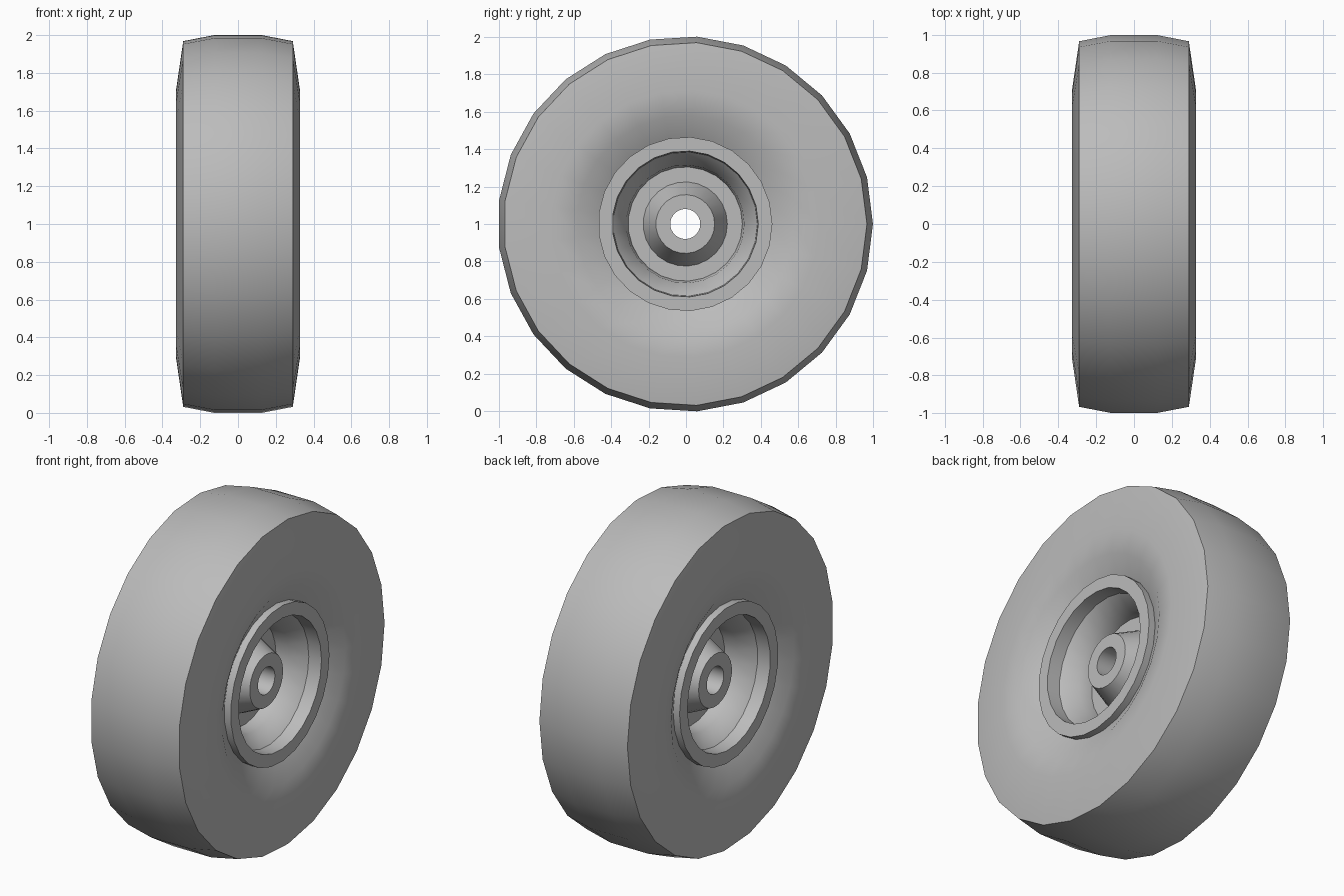
import bpy
import math

# Remove the default cube only
cube = bpy.data.objects.get("Cube")
if cube:
    bpy.data.objects.remove(cube, do_unlink=True)

SIDES = 25
CENTRE = (0, -0.004, 1)

grey = bpy.data.materials.new("plain grey")
grey.use_nodes = True
colour = (0.5, 0.5, 0.5, 1)
grey.diffuse_color = colour
grey.node_tree.nodes["Principled BSDF"].inputs["Base Color"].default_value = colour


def lathe(name, half):
    """Mirror a half profile of (x, radius) points and turn it round the x axle."""
    loop = half + [(-x, r) for x, r in reversed(half)]
    n = len(loop)
    verts, faces = [], []
    for s in range(SIDES):
        a = math.tau * s / SIDES
        verts += [(x, r * math.cos(a), r * math.sin(a)) for x, r in loop]
        t = (s + 1) % SIDES
        for i in range(n):
            j = (i + 1) % n
            faces.append((s * n + i, s * n + j, t * n + j, t * n + i))
    mesh = bpy.data.meshes.new(name)
    mesh.from_pydata(verts, [], faces)
    mesh.materials.append(grey)
    obj = bpy.data.objects.new(name, mesh)
    obj.location = CENTRE
    bpy.context.collection.objects.link(obj)
    # Outward normals and smooth shading with crisp edges
    bpy.ops.object.select_all(action="DESELECT")
    obj.select_set(True)
    bpy.context.view_layer.objects.active = obj
    bpy.ops.object.mode_set(mode="EDIT")
    bpy.ops.mesh.select_all(action="SELECT")
    bpy.ops.mesh.normals_make_consistent(inside=False)
    bpy.ops.object.mode_set(mode="OBJECT")
    bpy.ops.object.shade_smooth_by_angle(angle=math.radians(35))
    return obj


# Tyre: crowned tread, bulging sidewall, dip towards the rim
lathe("tyre", [(0.125, 1.002), (0.29, 0.97), (0.328, 0.71), (0.305, 0.58),
               (0.235, 0.46), (0.22, 0.43)])

# Wheel: flange, stepped dish, web, tapered hub and open axle bore
lathe("wheel_rim", [(0.2, 0.43), (0.21, 0.465), (0.28, 0.465), (0.28, 0.39),
                    (0.2, 0.385), (0.12, 0.315), (0.04, 0.305), (0.04, 0.225),
                    (0.19, 0.157), (0.19, 0.08)])
